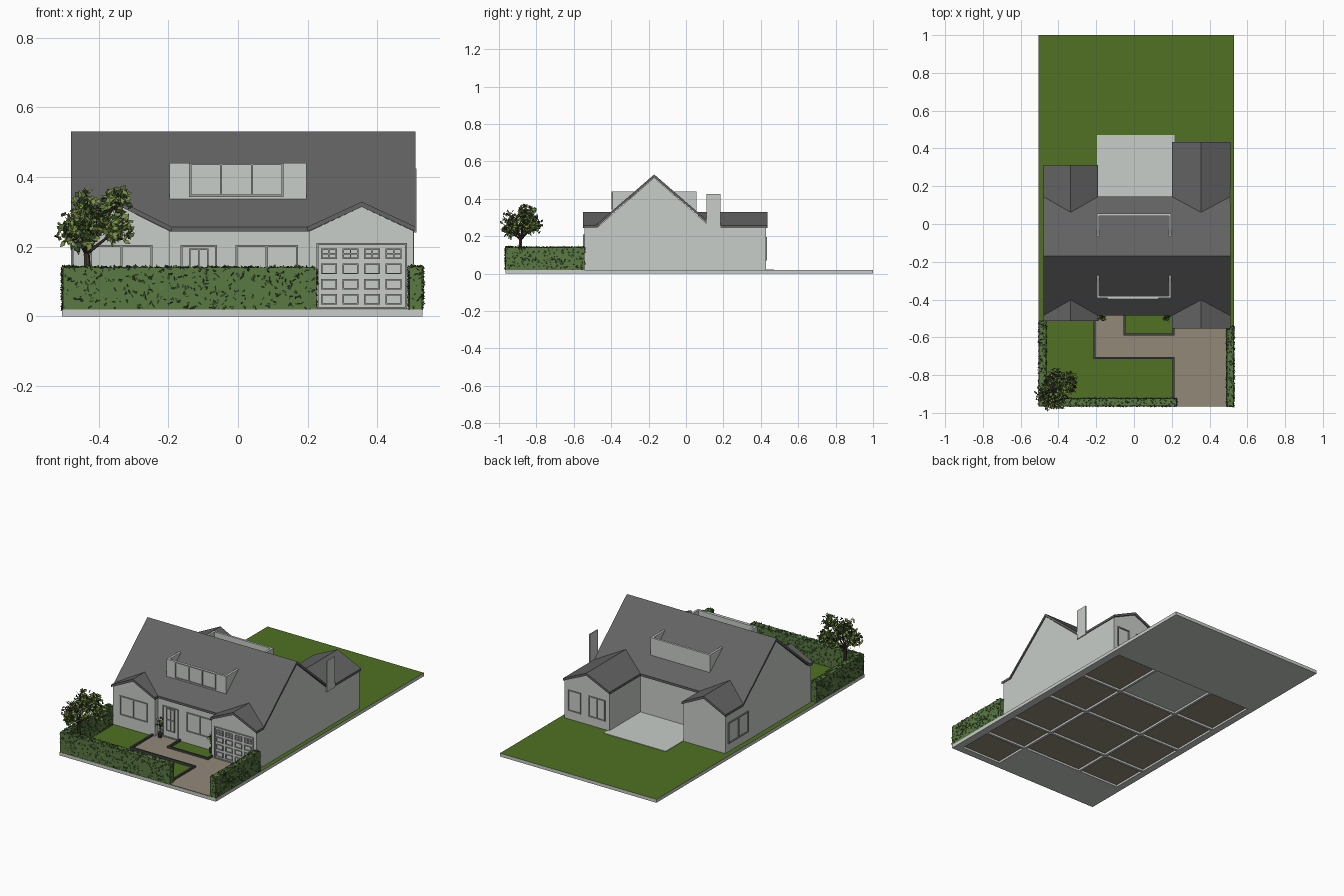
import bpy, bmesh, random
from math import pi
from mathutils import Vector, Matrix

random.seed(4)
old = bpy.data.objects.get("Cube")
if old:
    bpy.data.objects.remove(old, do_unlink=True)


def material(name, r, g, b):
    m = bpy.data.materials.new(name)
    m.use_nodes = True
    m.diffuse_color = (r, g, b, 1)
    node = next(n for n in m.node_tree.nodes if n.type == 'BSDF_PRINCIPLED')
    node.inputs["Base Color"].default_value = (r, g, b, 1)
    return m


WALL = material("pale wall", .58, .61, .58)
ROOF = material("dark roof", .125, .125, .125)
LAWN = material("lawn green", .08, .165, .016)
PAVING = material("brown paving", .29, .25, .19)
HEDGE = material("hedge green", .10, .19, .055)
SHADE = material("deep leaf green", .028, .055, .02)
LEAF = material("tree leaf green", .20, .29, .07)
BARK = material("bark brown", .06, .045, .028)
KERB = material("kerb grey", .055, .055, .06)
TRIM = material("trim grey", .33, .34, .33)


def finish(name, bm, *mats):
    me = bpy.data.meshes.new(name)
    bm.to_mesh(me)
    bm.free()
    for m in mats:
        me.materials.append(m)
    ob = bpy.data.objects.new(name, me)
    bpy.context.collection.objects.link(ob)
    return ob


def add_box(bm, lo, hi):
    lo, hi = Vector(lo), Vector(hi)
    mat = Matrix.Translation((lo + hi) / 2) @ Matrix.Diagonal((*(hi - lo), 1))
    bmesh.ops.create_cube(bm, size=1, matrix=mat)


def box(name, lo, hi, mat):
    bm = bmesh.new()
    add_box(bm, lo, hi)
    return finish(name, bm, mat)


def prism(name, near, far, mat):
    """Solid between two matching outlines."""
    bm = bmesh.new()
    a = [bm.verts.new(p) for p in near]
    b = [bm.verts.new(p) for p in far]
    bm.faces.new(a)
    bm.faces.new(b)
    for i in range(len(a)):
        j = (i + 1) % len(a)
        bm.faces.new((a[i], a[j], b[j], b[i]))
    bmesh.ops.recalc_face_normals(bm, faces=bm.faces)
    return finish(name, bm, mat)


# Plot: slab with shallow pockets below the rooms and paving
bm = bmesh.new()
add_box(bm, (-.505, -.965, 0), (.53, 1, .02))
cuts = [(Vector((x, 0, 0)), Vector((1, 0, 0))) for x in (-.47, -.19, .21, .49)]
cuts += [(Vector((0, y, 0)), Vector((0, 1, 0))) for y in (-.93, -.71, -.48, -.17, .13, .45)]
for co, no in cuts:
    bmesh.ops.bisect_plane(bm, geom=bm.verts[:] + bm.edges[:] + bm.faces[:], plane_co=co, plane_no=no)
bm.normal_update()
pockets = []
for f in bm.faces:
    c = f.calc_center_median()
    if f.normal.z > .5:
        f.material_index = 1
    elif f.normal.z < -.5 and -.47 < c.x < .49 and -.93 < c.y < .45 and (c.y > -.71 or c.x > .21):
        pockets.append(f)
for t in (.01, .0005):
    bmesh.ops.inset_individual(bm, faces=pockets, thickness=t)
for f in pockets:
    c = f.calc_center_median()
    f.material_index = 0 if c.y > .13 and abs(c.x) < .1 else 2
    for v in f.verts:
        v.co.z = .012
finish("plot", bm, WALL, LAWN, PAVING)

# Paving, patio and kerbs
box("driveway", (.21, -.963, .018), (.49, -.53, .022), PAVING)
box("garden_path", (-.21, -.71, .018), (.21, -.585, .022), PAVING)
box("door_path", (-.21, -.585, .018), (-.05, -.47, .022), PAVING)
box("patio", (-.195, .13, .018), (.215, .47, .023), WALL)


def kerb(name, path):
    bm = bmesh.new()
    for (x0, y0), (x1, y1) in zip(path, path[1:]):
        add_box(bm, (min(x0, x1) - .005, min(y0, y1) - .005, .018),
                (max(x0, x1) + .005, max(y0, y1) + .005, .033))
    finish(name, bm, KERB)


kerb("lawn_kerb", [(-.21, -.51), (-.21, -.71), (.21, -.71), (.21, -.925)])
kerb("bed_kerb", [(-.05, -.48), (-.05, -.585), (.21, -.585), (.21, -.54)])

# Main house: gabled walls and roof shell
body = [(-.475, .02), (.135, .02), (.135, .246), (-.17, .512), (-.475, .246)]
prism("main_walls", [(-.475, *p) for p in body], [(.505, *p) for p in body], WALL)
shell = [(-.485, .257), (-.17, .53), (.145, .257), (.145, .243), (-.17, .513), (-.485, .243)]
prism("main_roof", [(-.48, *p) for p in shell], [(.51, *p) for p in shell], ROOF)


# Gabled wings running into the main roof
def wing(name, cx, hw, y_out, side):
    eave = .145 if side > 0 else -.485
    w = hw - .006
    wall = [(-w, .02), (w, .02), (w, .245), (0, .314), (-w, .245)]
    prism(name + "_walls", [(cx + x, y_out - side * .008, z) for x, z in wall],
          [(cx + x, eave - side * .08, z) for x, z in wall], WALL)
    cap = [(-hw, .257), (0, .329), (hw, .257), (hw, .243), (0, .314), (-hw, .243)]
    prism(name + "_roof", [(cx + x, y_out, z) for x, z in cap],
          [(cx + x, eave - side * (z - .243) / .867, z) for x, z in cap], ROOF)


wing("garage_wing", .355, .155, -.552, -1)
wing("front_wing", -.335, .145, -.514, -1)
wing("long_back_wing", .355, .155, .435, 1)
wing("short_back_wing", -.335, .145, .312, 1)


# Open-topped dormers
def dormer(name, y_out, y_in):
    s = 1 if y_in > y_out else -1
    bm = bmesh.new()
    ys = sorted((y_out, y_out + s * .013))
    add_box(bm, (-.197, ys[0], .335), (.197, ys[1], .44))
    for x in (-.197, .184):
        a = [(x, y_out, .335), (x, y_out, .44), (x, y_in, .44), (x, y_in, .425)]
        va = [bm.verts.new(p) for p in a]
        f = bm.faces.new(va)
        out = bmesh.ops.extrude_face_region(bm, geom=[f])
        for v in out["geom"]:
            if isinstance(v, bmesh.types.BMVert):
                v.co.x += .013
    bmesh.ops.recalc_face_normals(bm, faces=bm.faces)
    finish(name, bm, WALL)


dormer("front_dormer", -.393, -.265)
dormer("back_dormer", .055, -.07)
box("chimney", (.506, .11, .24), (.512, .185, .425), WALL)


# Window, door and panel frames
def grid_frame(bm, pos, a0, a1, z0, z1, cols=1, rows=1, bar=.006, axis='y', depth=.006):
    def bar_box(u0, u1, w0, w1):
        if axis == 'y':
            add_box(bm, (u0, pos - depth, w0), (u1, pos + depth, w1))
        else:
            add_box(bm, (pos - depth, u0, w0), (pos + depth, u1, w1))
    for i in range(cols + 1):
        u = a0 + (a1 - a0 - bar) * i / cols
        bar_box(u, u + bar, z0, z1)
    for i in range(rows + 1):
        w = z0 + (z1 - z0 - bar) * i / rows
        bar_box(a0, a1, w, w + bar)


def window(name, *args, **kw):
    bm = bmesh.new()
    grid_frame(bm, *args, **kw)
    finish(name, bm, TRIM)


window("front_wing_window", -.506, -.425, -.245, .09, .205, cols=2)
window("living_window", -.475, -.007, .172, .09, .205, cols=2)
window("door_frame", -.475, -.165, -.06, .02, .205)
window("door_panes", -.475, -.14, -.085, .06, .195, cols=2, rows=2, bar=.004)
window("dormer_window", -.393, -.14, .131, .343, .44, cols=3)
window("back_window_left", .427, .395, .48, .07, .195)
window("back_window_right", .427, .235, .345, .07, .195, cols=2)
window("side_window", -.474, .09, .28, .07, .195, cols=2, axis='x')

# Garage door with four rows of panels, glazed along the top
bm = bmesh.new()
grid_frame(bm, -.544, .225, .485, .02, .21, bar=.006)
for row in range(4):
    for col in range(4):
        x, z = .238 + col * .062, .034 + row * .0435
        n = 2 if row == 3 else 1
        grid_frame(bm, -.544, x, x + .046, z, z + .03, n, n, bar=.004)
finish("garage_door", bm, TRIM)


# Foliage
def add_leaf(bm, centre, size, index):
    d = Vector([random.gauss(0, 1) for _ in range(3)]).normalized()
    e = d.orthogonal().normalized()
    e.rotate(Matrix.Rotation(random.uniform(0, 2 * pi), 3, d))
    c = Vector(centre)
    side = d.cross(e) * size * .35
    e = e * size * .6
    f = bm.faces.new([bm.verts.new(p) for p in (c - e, c + side, c + e, c - side)])
    f.material_index = index


def hedge(name, lo, hi):
    bm = bmesh.new()
    add_box(bm, lo, hi)
    size = Vector(hi) - Vector(lo)
    faces = [(0, size.y * size.z), (1, size.x * size.z), (2, size.x * size.y)]
    for k, area in faces:
        for _ in range(int(area * 9000)):
            p = [random.uniform(lo[i], hi[i]) for i in range(3)]
            p[k] = hi[k] if k == 2 else random.choice((lo[k], hi[k]))
            add_leaf(bm, p, random.uniform(.01, .018), random.choice((0, 0, 1)))
    finish(name, bm, HEDGE, SHADE)


hedge("front_hedge", (-.502, -.963, .02), (.225, -.925, .14))
hedge("left_hedge", (-.502, -.925, .02), (-.467, -.515, .14))
hedge("right_hedge", (.492, -.965, .02), (.528, -.542, .14))


def add_limb(bm, a, b, r0, r1):
    a, b = Vector(a), Vector(b)
    turn = (b - a).to_track_quat('Z', 'Y').to_matrix().to_4x4()
    bmesh.ops.create_cone(bm, cap_ends=True, segments=7, radius1=r0, radius2=r1, depth=(b - a).length,
                          matrix=Matrix.Translation((a + b) / 2) @ turn)


# Tree: trunk, branches and leaf clusters
lobes = [(-.475, -.9, .25, .05), (-.44, -.84, .31, .05), (-.35, -.86, .325, .045), (-.345, -.83, .25, .045),
         (-.41, -.93, .28, .055), (-.45, -.94, .23, .04), (-.41, -.81, .26, .045)]
wood, crown = bmesh.new(), bmesh.new()
fork = Vector((-.435, -.885, .18))
add_limb(wood, (-.425, -.885, .02), fork, .012, .009)
for x, y, z, r in lobes:
    add_limb(wood, fork, (x, y, z), .006, .002)
    for _ in range(130):
        d = Vector([random.gauss(0, 1) for _ in range(3)]).normalized() * r * random.uniform(.3, 1.1)
        add_leaf(crown, Vector((x, y, z)) + d, random.uniform(.016, .026), random.choice((0, 0, 1)))
finish("tree_trunk", wood, BARK)
finish("tree_leaves", crown, LEAF, SHADE)

# Potted plants beside the entrance
for name, x in (("door_plant", -.165), ("window_plant", .175)):
    pot, plant = bmesh.new(), bmesh.new()
    add_limb(pot, (x, -.5, .02), (x, -.5, .05), .01, .014)
    add_limb(pot, (x, -.5, .05), (x, -.5, .1), .003, .002)
    for _ in range(26):
        p = (x + random.gauss(0, .009), -.5 + random.gauss(0, .008), random.uniform(.07, .135))
        add_leaf(plant, p, .02, random.choice((0, 1)))
    finish(name + "_pot", pot, KERB)
    finish(name + "_leaves", plant, LEAF, SHADE)
